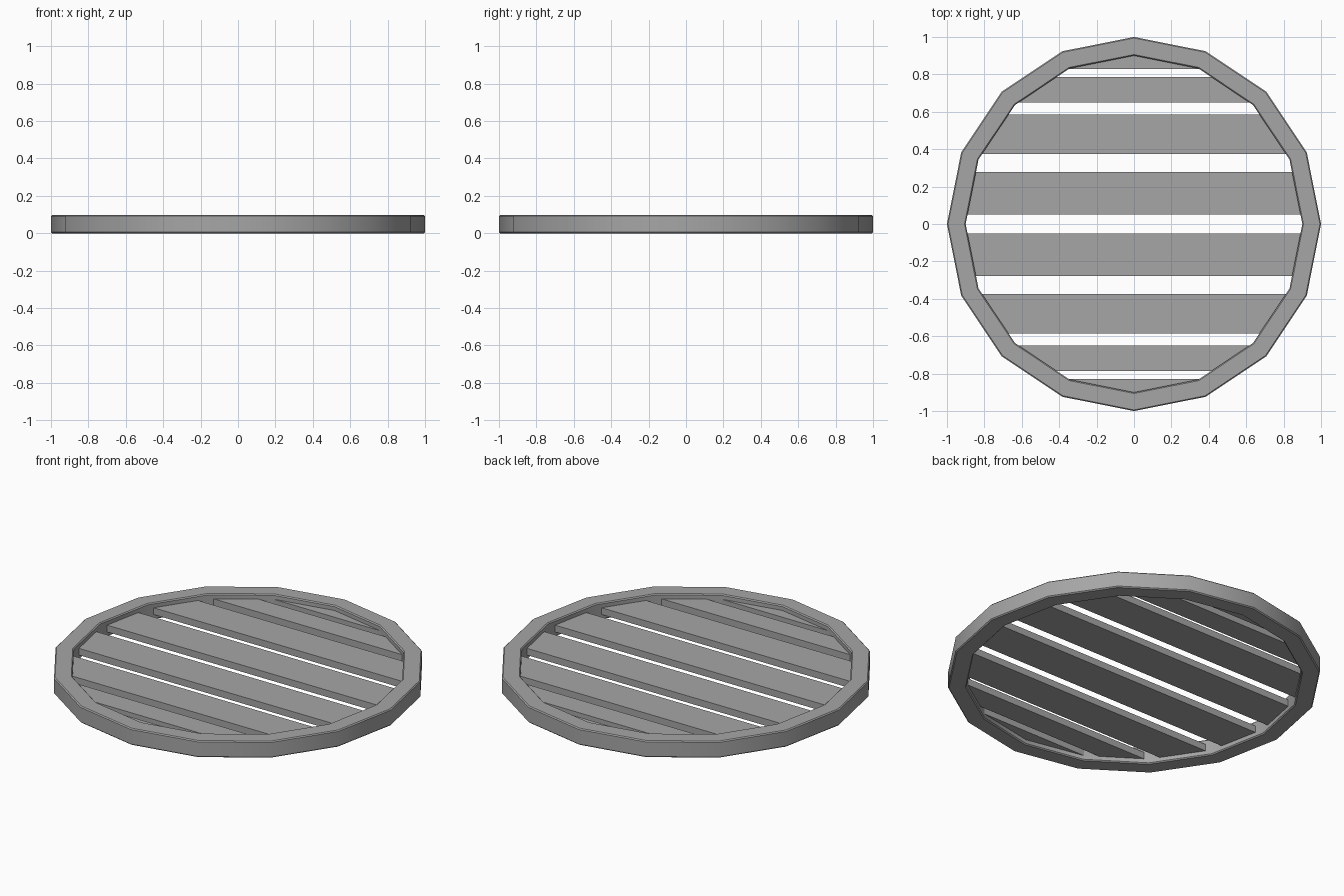
import bpy, bmesh, math
from mathutils import Vector

SIDES = 16
HEIGHT = 0.098
OUTER, INNER, CHAMFER = 1.0, 0.9, 0.006
SLAT_BOTTOM, SLAT_TOP = 0.029, 0.069

cube = bpy.data.objects.get("Cube")
if cube:
    bpy.data.objects.remove(cube, do_unlink=True)

# One plain grey for the whole grate
grey = bpy.data.materials.new("grey metal")
grey.use_nodes = True
colour = (0.38, 0.38, 0.38, 1)
grey.diffuse_color = colour
grey.node_tree.nodes["Principled BSDF"].inputs["Base Color"].default_value = colour


def finish(bm, name, smooth):
    bmesh.ops.recalc_face_normals(bm, faces=bm.faces)
    mesh = bpy.data.meshes.new(name)
    bm.to_mesh(mesh)
    bm.free()
    mesh.materials.append(grey)
    obj = bpy.data.objects.new(name, mesh)
    bpy.context.collection.objects.link(obj)
    if smooth:
        bpy.ops.object.select_all(action='DESELECT')
        obj.select_set(True)
        bpy.context.view_layer.objects.active = obj
        bpy.ops.object.shade_smooth_by_angle(angle=math.radians(30))
    return obj


# Outer ring: chamfered rectangular section swept around the axis
def build_ring():
    c = CHAMFER
    section = [(INNER + c, 0), (OUTER - c, 0), (OUTER, c), (OUTER, HEIGHT - c),
               (OUTER - c, HEIGHT), (INNER + c, HEIGHT), (INNER, HEIGHT - c), (INNER, c)]
    bm = bmesh.new()
    loops = []
    for i in range(SIDES):
        a = math.tau * i / SIDES
        loops.append([bm.verts.new((r * math.cos(a), r * math.sin(a), z)) for r, z in section])
    n = len(section)
    for i in range(SIDES):
        a, b = loops[i], loops[(i + 1) % SIDES]
        for j in range(n):
            k = (j + 1) % n
            bm.faces.new((a[j], b[j], b[k], a[k]))
    finish(bm, "outer_ring", True)


# Slat: a strip cut from a disc that reaches into the ring, then thickened
def build_slat(name, low, high):
    bm = bmesh.new()
    bmesh.ops.create_circle(bm, cap_ends=True, segments=SIDES, radius=INNER + 0.02)
    for y, side in ((low, -1), (high, 1)):
        bmesh.ops.bisect_plane(bm, geom=bm.verts[:] + bm.edges[:] + bm.faces[:],
                               plane_co=(0, y, 0), plane_no=(0, side, 0), clear_outer=True)
    bmesh.ops.translate(bm, verts=bm.verts, vec=(0, 0, SLAT_BOTTOM))
    top = bmesh.ops.extrude_face_region(bm, geom=bm.faces[:], use_keep_orig=True)
    moved = [v for v in top["geom"] if isinstance(v, bmesh.types.BMVert)]
    bmesh.ops.translate(bm, verts=moved, vec=Vector((0, 0, SLAT_TOP - SLAT_BOTTOM)))
    finish(bm, name, False)


build_ring()
strips = [(0.05, 0.277), (0.373, 0.585), (0.65, 0.785), (0.83, 0.95)]
for number, (low, high) in enumerate(strips, 1):
    build_slat(f"back_slat_{number}", low, high)
    build_slat(f"front_slat_{number}", -high, -low)
